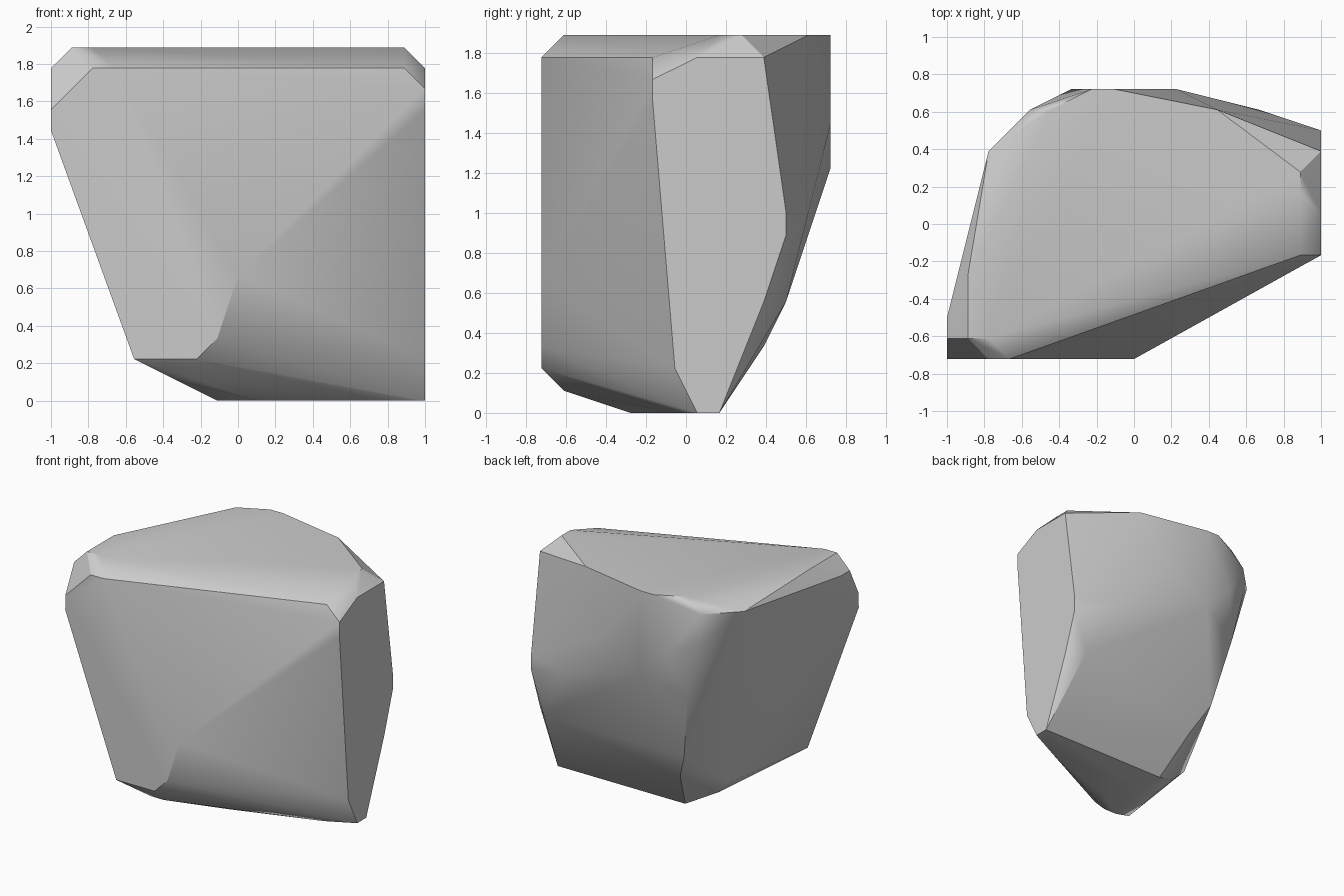
import bpy
import bmesh
import math
import random

# Remove the default object
cube = bpy.data.objects.get("Cube")
if cube:
    bpy.data.objects.remove(cube, do_unlink=True)

# The boulder is cut on a coarse lattice: steps are ninths of a unit
STEP = 1 / 9
DEPTH_STEPS = 13
RIGHT_END = 9
CROWN = 17

# Outline of the flat front facet (x, z)
front_facet = [(-7, 16), (-6, 16), (-9, 14), (-9, 13),
               (-5, 2), (-2, 2), (-1, 3), (0, 6)]

# Outline of the flat end facet on the +x side (y, z)
end_facet = [(5, 15), (5, 14), (6, 2), (7, 0), (8, 0),
             (10, 5), (11, 8), (11, 9), (10, 16), (7, 16)]

# Outline of the crown (x, y)
crown_facet = [(-8, 1), (-7, 1), (8, 8), (8, 9), (4, 12),
               (-1, 13), (-2, 13), (-4, 12), (-8, 4)]

# Outline of the ground contact (x, y)
base_facet = [(-1, 8), (-1, 6), (1, 4), (7, 6)]

# Chipped corners between the main facets (x, y, z)
chips = [(-9, 1, 16), (-9, 2, 16), (8, 5, 16),
         (-7, 10, 16), (-5, 12, 16), (-5, 12, 14),
         (-3, 13, 13), (2, 13, 13), (-1, 13, 11),
         (6, 12, 9), (-4, 12, 10), (8, 11, 5), (-3, 11, 5),
         (-2, 10, 3), (-4, 7, 2), (-3, 7, 1), (-3, 1, 1), (-2, 1, 1)]


def lattice_points():
    """Gather every facet corner as a lattice coordinate."""
    points = [(x, 0, z) for x, z in front_facet]
    points += [(RIGHT_END, y, z) for y, z in end_facet]
    points += [(x, y, CROWN) for x, y in crown_facet]
    points += [(x, y, 0) for x, y in base_facet]
    return points + chips


def make_material(name, colour):
    """Create a plain matte material in one flat colour."""
    material = bpy.data.materials.new(name)
    material.use_nodes = True
    material.diffuse_color = colour
    shader = material.node_tree.nodes["Principled BSDF"]
    shader.inputs["Base Color"].default_value = colour
    shader.inputs["Roughness"].default_value = 0.9
    return material


def make_boulder(name, points, material):
    """Wrap a convex skin around the corners and merge near-flat faces."""
    rng = random.Random(4)
    bm = bmesh.new()
    for x, y, z in points:
        # A hair of roughness keeps the skin free of overlapping flat faces
        lattice = (x, y - DEPTH_STEPS / 2, z)
        bm.verts.new([(c + rng.uniform(0, 0.004)) * STEP for c in lattice])
    hull = bmesh.ops.convex_hull(bm, input=bm.verts)
    inside = [v for v in hull["geom_interior"] + hull["geom_unused"]
              if isinstance(v, bmesh.types.BMVert)]
    bmesh.ops.delete(bm, geom=list(set(inside)), context="VERTS")
    bmesh.ops.dissolve_limit(bm, angle_limit=math.radians(1),
                             verts=bm.verts, edges=bm.edges)
    bmesh.ops.recalc_face_normals(bm, faces=bm.faces)
    mesh = bpy.data.meshes.new(name)
    bm.to_mesh(mesh)
    bm.free()
    mesh.materials.append(material)
    boulder = bpy.data.objects.new(name, mesh)
    bpy.context.collection.objects.link(boulder)
    return boulder


# Boulder with crisp rims, and large facets kept visually flat
stone_grey = make_material("stone grey", (0.6, 0.6, 0.6, 1))
boulder = make_boulder("boulder", lattice_points(), stone_grey)
bpy.ops.object.select_all(action="DESELECT")
boulder.select_set(True)
bpy.context.view_layer.objects.active = boulder
bpy.ops.object.shade_smooth_by_angle(angle=math.radians(30))
flatten = boulder.modifiers.new("flat facets", "WEIGHTED_NORMAL")
flatten.keep_sharp = True
